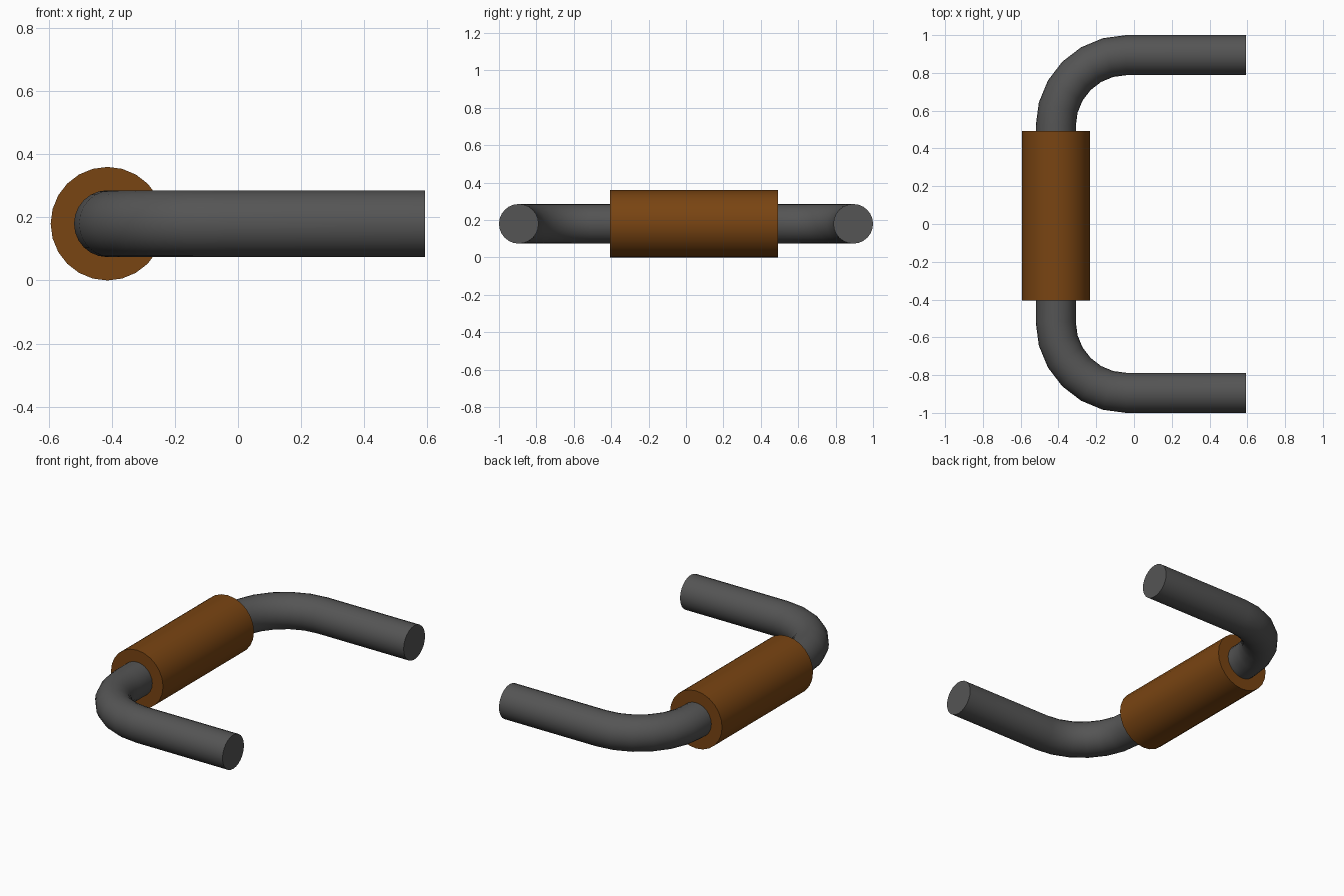
import bpy
import bmesh
from math import sin, cos, pi, radians
from mathutils import Vector

if "Cube" in bpy.data.objects:
    bpy.data.objects.remove(bpy.data.objects["Cube"], do_unlink=True)

SIDES = 24
CENTRE_Z = 0.18
BAR_X = -0.414
ROD_RADIUS = 0.106
LEG_Y = 1 - ROD_RADIUS
BEND_RADIUS = 0.374
BEND_STEPS = 6


def material(name, colour):
    mat = bpy.data.materials.new(name)
    mat.use_nodes = True
    mat.diffuse_color = colour
    mat.node_tree.nodes["Principled BSDF"].inputs["Base Color"].default_value = colour
    return mat


def sweep(name, path, radius, mat):
    """Capped round tube along a horizontal path."""
    bm = bmesh.new()
    rings = []
    for i, point in enumerate(path):
        before, after = path[max(i - 1, 0)], path[min(i + 1, len(path) - 1)]
        tangent = (after - before).normalized()
        side = Vector((tangent.y, -tangent.x, 0))
        ring = []
        for k in range(SIDES):
            a = 2 * pi * k / SIDES
            ring.append(bm.verts.new(point + radius * (side * cos(a) + Vector((0, 0, sin(a))))))
        rings.append(ring)
    for a, b in zip(rings, rings[1:]):
        for k in range(SIDES):
            n = (k + 1) % SIDES
            bm.faces.new((a[k], a[n], b[n], b[k]))
    bm.faces.new(rings[0])
    bm.faces.new(rings[-1])
    bmesh.ops.recalc_face_normals(bm, faces=bm.faces)
    mesh = bpy.data.meshes.new(name)
    bm.to_mesh(mesh)
    bm.free()
    mesh.materials.append(mat)
    obj = bpy.data.objects.new(name, mesh)
    bpy.context.collection.objects.link(obj)
    bpy.ops.object.select_all(action="DESELECT")
    obj.select_set(True)
    bpy.context.view_layer.objects.active = obj
    bpy.ops.object.shade_smooth_by_angle(angle=radians(40))
    return obj


steel = material("dark grey metal", (0.09, 0.09, 0.09, 1))
wood = material("brown wood", (0.19, 0.058, 0.006, 1))

# Bent rod: one leg and bend, then its mirror image
half = [Vector((0.593, LEG_Y, CENTRE_Z))]
for i in range(BEND_STEPS + 1):
    a = pi / 2 * (1 + i / BEND_STEPS)
    half.append(Vector((BAR_X + BEND_RADIUS * (1 + cos(a)),
                        LEG_Y + BEND_RADIUS * (sin(a) - 1), CENTRE_Z)))
mirrored = [Vector((p.x, -p.y, p.z)) for p in reversed(half)]
sweep("handle_rod", half + mirrored, ROD_RADIUS, steel)

# Thick sleeve around the straight bar
sweep("grip_sleeve", [Vector((BAR_X, y, CENTRE_Z)) for y in (-0.406, 0.492)], 0.18, wood)
